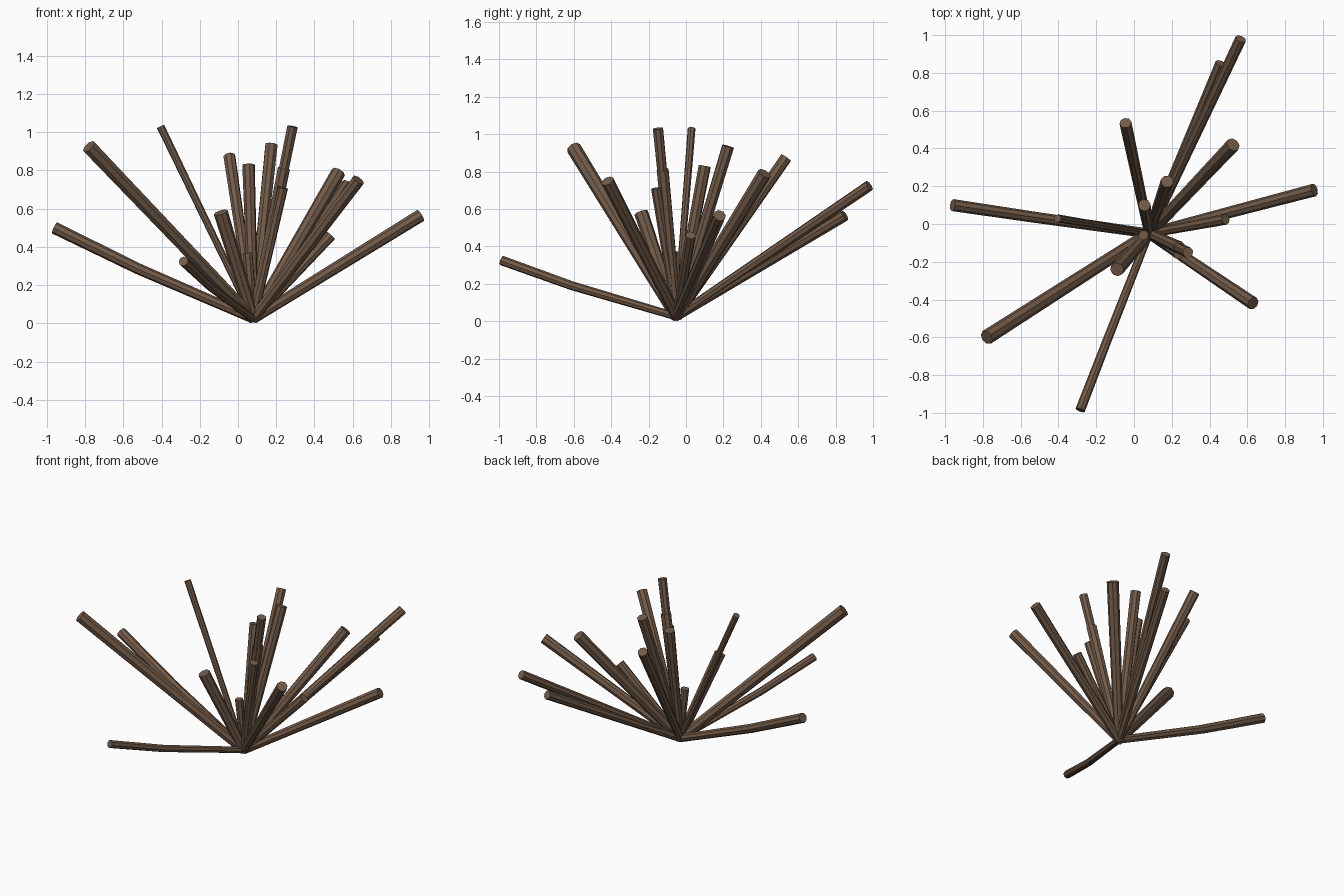
import bpy
import bmesh
from mathutils import Vector

cube = bpy.data.objects.get("Cube")
if cube:
    bpy.data.objects.remove(cube)

# Single bark colour
bark = bpy.data.materials.new("brown_bark")
bark.use_nodes = True
colour = (0.17, 0.105, 0.066, 1)
bark.diffuse_color = colour
bark.node_tree.nodes["Principled BSDF"].inputs["Base Color"].default_value = colour

ROOT = Vector((0.08, -0.05, 0.025))
SIDES = 8


def twig(name, tip, radius, bend=None):
    """Capped tube from the shared root to the tip, slightly thinner at the root."""
    path = [ROOT] + ([Vector(bend)] if bend else []) + [Vector(tip)]
    length = (path[-1] - ROOT).length
    bm = bmesh.new()
    rings = []
    for i, point in enumerate(path):
        # Each ring faces along the average direction of its neighbours
        way = path[min(i + 1, len(path) - 1)] - path[max(i - 1, 0)]
        turn = way.to_track_quat('Z', 'Y').to_matrix().to_4x4()
        turn.translation = point
        size = radius * (0.8 + 0.2 * (point - ROOT).length / length)
        rings.append(bmesh.ops.create_circle(
            bm, segments=SIDES, radius=size, matrix=turn)["verts"])
    for low, high in zip(rings, rings[1:]):
        for k in range(SIDES):
            n = (k + 1) % SIDES
            bm.faces.new((low[k], low[n], high[n], high[k]))
    bm.faces.new(rings[0])
    bm.faces.new(rings[-1])
    bmesh.ops.recalc_face_normals(bm, faces=bm.faces)
    mesh = bpy.data.meshes.new(name)
    bm.to_mesh(mesh)
    bm.free()
    mesh.materials.append(bark)
    obj = bpy.data.objects.new(name, mesh)
    bpy.context.collection.objects.link(obj)
    obj.select_set(True)
    bpy.context.view_layer.objects.active = obj


bpy.ops.object.select_all(action='DESELECT')

# Low spreading twigs
twig("right_low_twig", (-0.96, 0.10, 0.50), 0.032, (-0.52, 0.035, 0.285))
twig("front_low_twig", (-0.285, -0.985, 0.325), 0.026, (-0.14, -0.61, 0.19))
twig("left_low_twig", (0.955, 0.18, 0.565), 0.034)

# Long leaning twigs
twig("front_right_thick_twig", (-0.78, -0.60, 0.925), 0.04)
twig("front_left_twig", (0.63, -0.42, 0.75), 0.035)
twig("back_left_long_twig", (0.565, 0.98, 0.725), 0.03)
twig("back_left_second_twig", (0.46, 0.85, 0.565), 0.03)
twig("back_left_thick_twig", (0.525, 0.42, 0.79), 0.038)
twig("back_twig", (-0.045, 0.535, 0.875), 0.032)
twig("right_thin_twig", (-0.405, 0.03, 1.03), 0.021)

# Upright twigs
twig("tall_twig", (0.285, -0.15, 1.03), 0.029)
twig("tall_twig_sleeve", (0.24, -0.125, 0.81), 0.034)
twig("tall_twig_side", (0.235, -0.16, 0.71), 0.027)
twig("back_upright_twig", (0.175, 0.225, 0.935), 0.034)
twig("centre_upright_twig", (0.055, 0.10, 0.83), 0.033)

# Short inner twigs
twig("front_short_twig", (-0.09, -0.24, 0.58), 0.038)
twig("left_short_twig", (0.485, 0.025, 0.46), 0.029)
twig("centre_short_twig", (0.05, -0.06, 0.37), 0.027)

bpy.ops.object.shade_smooth_by_angle()
